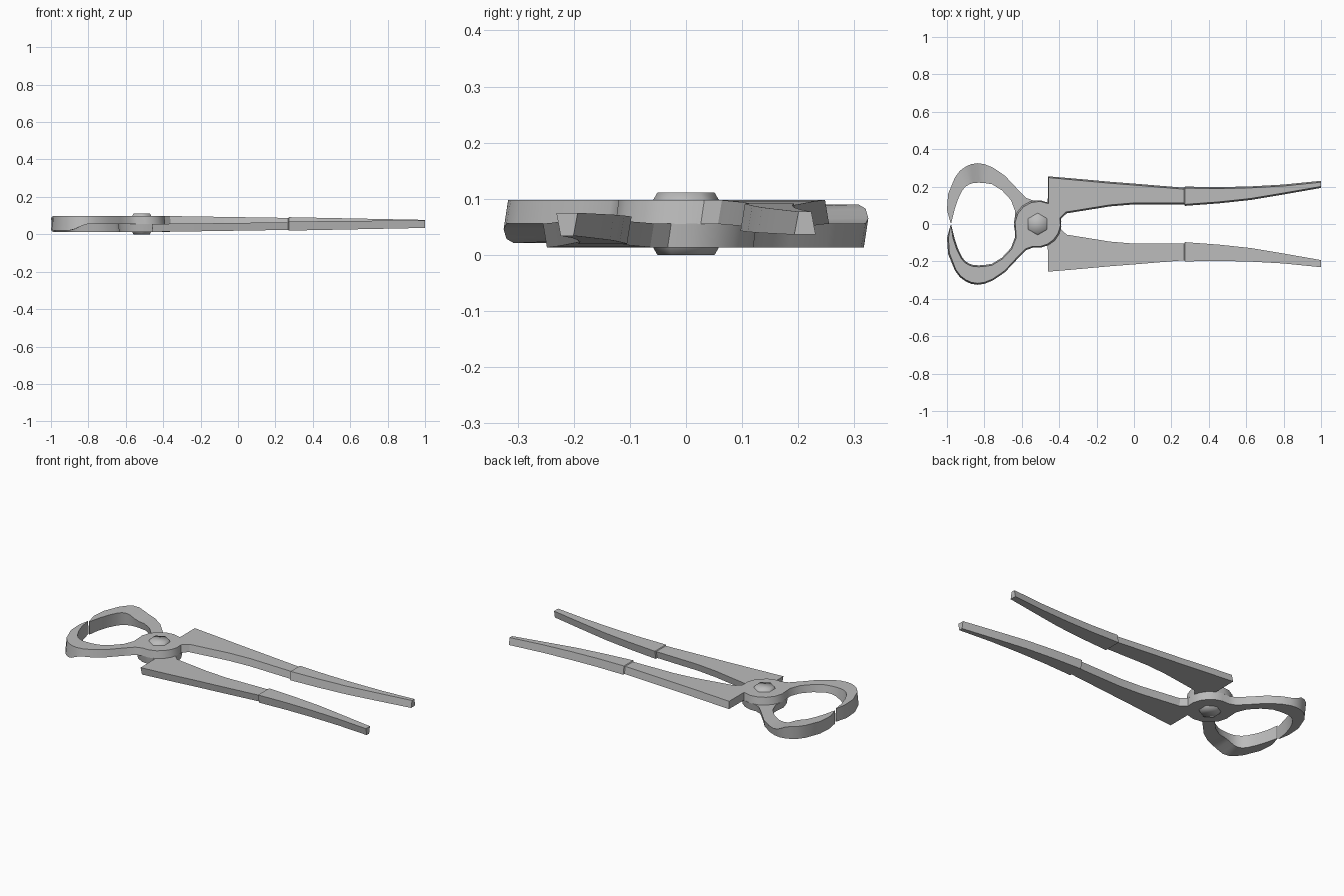
import bpy, bmesh, math
from mathutils import Vector

cube = bpy.data.objects.get("Cube")
if cube:
    bpy.data.objects.remove(cube, do_unlink=True)

steel = bpy.data.materials.new("steel_grey")
steel.use_nodes = True
GREY = (0.5, 0.5, 0.5, 1)
steel.diffuse_color = GREY
steel.node_tree.nodes["Principled BSDF"].inputs["Base Color"].default_value = GREY

MID = 0.0555            # height of the plane where the two levers meet
HUB_X, HUB_R = -0.515, 0.127
STEP = 0.27             # where the grip starts


def mix(a, b, t):
    t = max(0, min(1, t))
    return a + (b - a) * t


def bottom(x):
    """Underside: drops to full depth at the jaw, slopes down along the handle."""
    if x < -0.7:
        t = max(0, min(1, (-x - 0.8) / 0.1))
        return mix(MID, 0.021, t * t * (3 - 2 * t))
    return mix(MID, 0.037, (x + 0.4) / 1.4) - swell(x)


def top(x):
    return mix(0.098, 0.076, (x + 0.4) / 1.4) + swell(x)


def swell(x):
    return mix(0.005, 0.001, x) if x > STEP else 0


def make_object(name, bm, angle):
    bmesh.ops.recalc_face_normals(bm, faces=bm.faces)
    mesh = bpy.data.meshes.new(name)
    bm.to_mesh(mesh)
    bm.free()
    mesh.materials.append(steel)
    mesh.shade_smooth()
    mesh.set_sharp_from_angle(angle=math.radians(angle))
    obj = bpy.data.objects.new(name, mesh)
    bpy.context.collection.objects.link(obj)
    return obj


# Jaw edges from the biting tip to the hub: outer point, inner point
JAW = [
    ((-0.981, -0.006), (-0.977, -0.006)), ((-1, -0.075), (-0.96, -0.075)),
    ((-0.994, -0.16), (-0.942, -0.13)), ((-0.957, -0.25), (-0.918, -0.18)),
    ((-0.93, -0.285), (-0.9, -0.2)), ((-0.9, -0.307), (-0.88, -0.212)),
    ((-0.87, -0.32), (-0.86, -0.219)), ((-0.835, -0.325), (-0.83, -0.221)),
    ((-0.8, -0.32), (-0.8, -0.219)), ((-0.755, -0.302), (-0.76, -0.213)),
    ((-0.69, -0.258), (-0.706, -0.18)), ((-0.626, -0.19), (-0.658, -0.128)),
    ((-0.575, -0.139), (-0.636, -0.07)),
]


def hub_point(degrees):
    a = math.radians(degrees)
    return (HUB_X + HUB_R * math.cos(a), HUB_R * math.sin(a))


HUB = [(hub_point(mix(-100, 12, i / 6)), hub_point(mix(195, 65, i / 6)))
       for i in range(7)]

# Handle edges: x, inner y, outer y
HANDLE = [((-0.36, 0.057), (-0.46, 0.255))] + [
    ((x, inner), (x, outer)) for x, inner, outer in [
        (-0.26, 0.073, 0.238), (-0.13, 0.094, 0.226), (0, 0.105, 0.216),
        (0.268, 0.105, 0.194), (0.272, 0.097, 0.2), (0.45, 0.11, 0.197),
        (0.62, 0.128, 0.201), (0.8, 0.158, 0.211), (1, 0.193, 0.231)]]


def build_lever(name, sign):
    """Loft the paired edges; sign -1 turns the lever over about the x axis."""
    bm = bmesh.new()
    rings = []
    for a, b in JAW + HUB + HANDLE:
        a, b = Vector(a), Vector(b)
        inset = (b - a).normalized() * min(0.008, (b - a).length * 0.2)
        corners = [(a, bottom), (b, bottom), (b - inset, top), (a + inset, top)]
        rings.append([bm.verts.new((p.x, sign * p.y, MID + sign * (z(p.x) - MID)))
                      for p, z in corners])
    for r, s in zip(rings, rings[1:]):
        for i in range(4):
            j = (i + 1) % 4
            bm.faces.new((r[i], r[j], s[j], s[i]))
    bm.faces.new(rings[0])
    bm.faces.new(rings[-1])
    return make_object(name, bm, 28)


build_lever("upper_lever", 1)
build_lever("lower_lever", -1)

# Six-sided pivot bolt heads above and below the hub
for name, sign in (("pivot_bolt_top", 1), ("pivot_bolt_bottom", -1)):
    bm = bmesh.new()
    rings = []
    for radius, height in ((0.06, 0.04), (0.051, MID)):
        rings.append([bm.verts.new((HUB_X + radius * math.sin(k * math.pi / 3),
                                    radius * math.cos(k * math.pi / 3),
                                    MID + sign * height)) for k in range(6)])
    for k in range(6):
        n = (k + 1) % 6
        bm.faces.new((rings[0][k], rings[0][n], rings[1][n], rings[1][k]))
    for ring in rings:
        bm.faces.new(ring)
    make_object(name, bm, 100)
